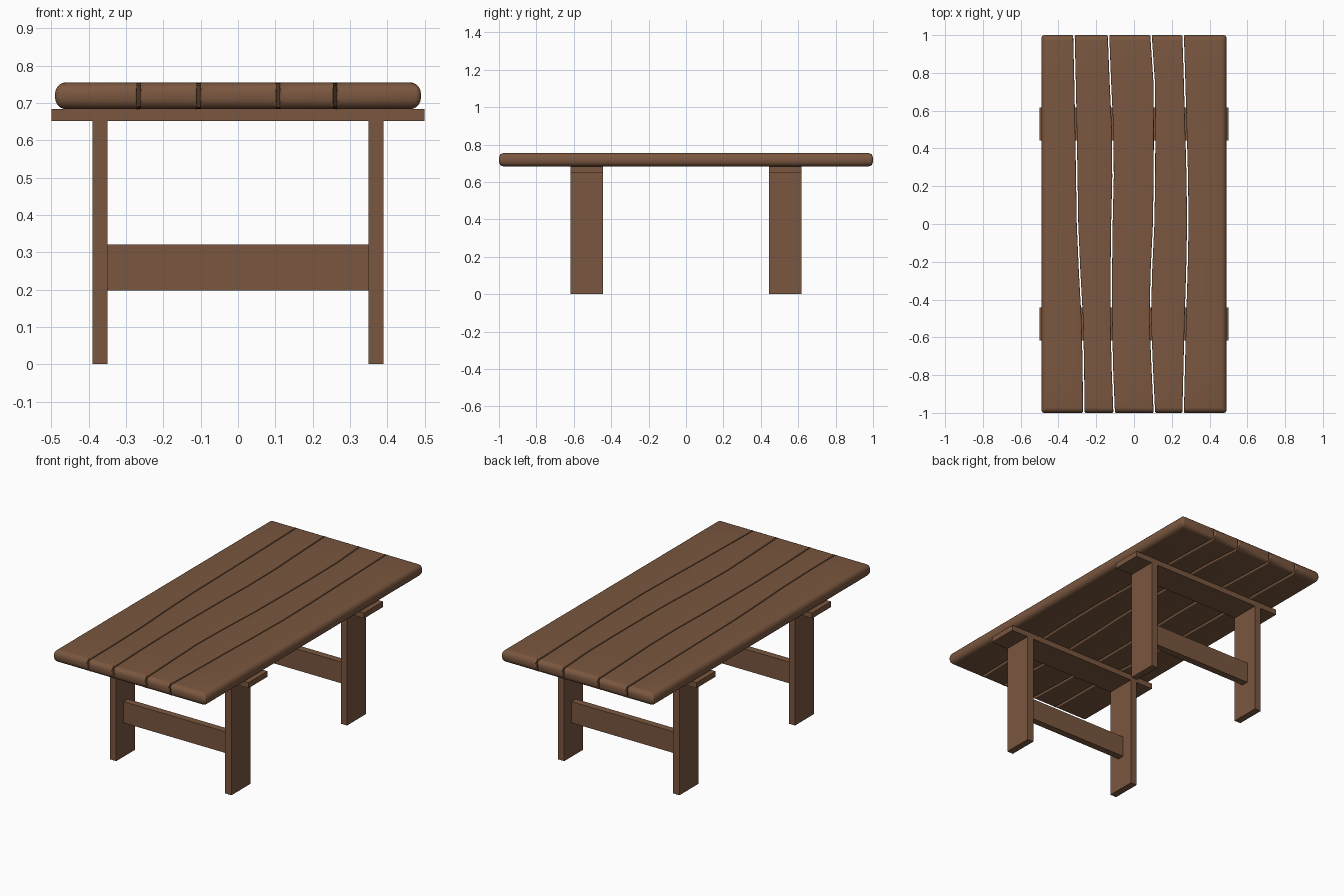
import bpy, bmesh

if "Cube" in bpy.data.objects:
    bpy.data.objects.remove(bpy.data.objects["Cube"])

wood = bpy.data.materials.new("brown_wood")
wood.diffuse_color = (0.195, 0.095, 0.05, 1)
wood.use_nodes = True
wood.node_tree.nodes["Principled BSDF"].inputs["Base Color"].default_value = wood.diffuse_color


def finish(name, bm):
    bmesh.ops.recalc_face_normals(bm, faces=bm.faces)
    me = bpy.data.meshes.new(name)
    bm.to_mesh(me)
    bm.free()
    me.materials.append(wood)
    ob = bpy.data.objects.new(name, me)
    bpy.context.collection.objects.link(ob)
    return ob


def box(name, lo, hi):
    bm = bmesh.new()
    bmesh.ops.create_cube(bm, size=1)
    for v in bm.verts:
        v.co = [lo[i] + (v.co[i] + 0.5) * (hi[i] - lo[i]) for i in range(3)]
    return finish(name, bm)


# Tabletop: wavy seam lines, sampled at these y stations
YS = [-1, -0.75, -0.5, -0.25, 0, 0.25, 0.5, 0.75, 1]
SEAMS = [
    [-0.49] * 9,
    [-0.266, -0.268, -0.274, -0.288, -0.299, -0.303, -0.307, -0.312, -0.318],
    [-0.105, -0.115, -0.12, -0.12, -0.117, -0.111, -0.113, -0.125, -0.135],
    [0.108, 0.096, 0.086, 0.092, 0.104, 0.108, 0.109, 0.107, 0.09],
    [0.26, 0.266, 0.272, 0.28, 0.285, 0.282, 0.275, 0.268, 0.26],
    [0.49] * 9,
]
Z0, Z1, GAP, ROUND = 0.683, 0.755, 0.004, 0.03


def plank(i):
    first, last = i == 0, i == len(SEAMS) - 2
    bm = bmesh.new()
    rows = []
    for y, a, b in zip(YS, SEAMS[i], SEAMS[i + 1]):
        a += 0 if first else GAP
        b -= 0 if last else GAP
        rows.append([bm.verts.new((x, y, z)) for x, z in
                     ((a, Z0), (b, Z0), (b, Z1), (a, Z1))])
    for r, s in zip(rows, rows[1:]):
        for k in range(4):
            bm.faces.new((r[k], r[(k + 1) % 4], s[(k + 1) % 4], s[k]))
    bm.faces.new(rows[0])
    bm.faces.new(rows[-1])
    # ends and outer sides are fully rounded, seams only slightly
    w = bm.edges.layers.float.new("bevel_weight_edge")
    for r, s in zip(rows, rows[1:]):
        for k in range(4):
            outer = (first and k in (0, 3)) or (last and k in (1, 2))
            bm.edges.get((r[k], s[k]))[w] = 1 if outer else 0.25
    for r in (rows[0], rows[-1]):
        for k in range(4):
            side = (first and k == 3) or (last and k == 1)
            upright = 0.5 if side else 0.25
            bm.edges.get((r[k], r[(k + 1) % 4]))[w] = 1 if k in (0, 2) else upright
    ob = finish(f"top_plank_{i + 1}", bm)
    mod = ob.modifiers.new("round", 'BEVEL')
    mod.limit_method = 'WEIGHT'
    mod.width = ROUND
    mod.segments = 5
    bpy.ops.object.select_all(action='DESELECT')
    ob.select_set(True)
    bpy.context.view_layer.objects.active = ob
    bpy.ops.object.modifier_apply(modifier="round")
    bpy.ops.object.shade_smooth_by_angle()


for i in range(len(SEAMS) - 1):
    plank(i)

# Two trestles: legs, bearer under the top, and stretcher
for sy, end in ((-1, "front"), (1, "back")):
    c = 0.53 * sy
    for sx, side in ((-1, "left"), (1, "right")):
        x = 0.37 * sx
        box(f"{end}_{side}_leg", (x - 0.02, c - 0.087, 0), (x + 0.02, c + 0.087, 0.651))
    box(f"{end}_bearer", (-0.5, c - 0.087, 0.651), (0.5, c + 0.087, 0.683))
    box(f"{end}_stretcher", (-0.35, c - 0.02, 0.197), (0.35, c + 0.02, 0.32))
